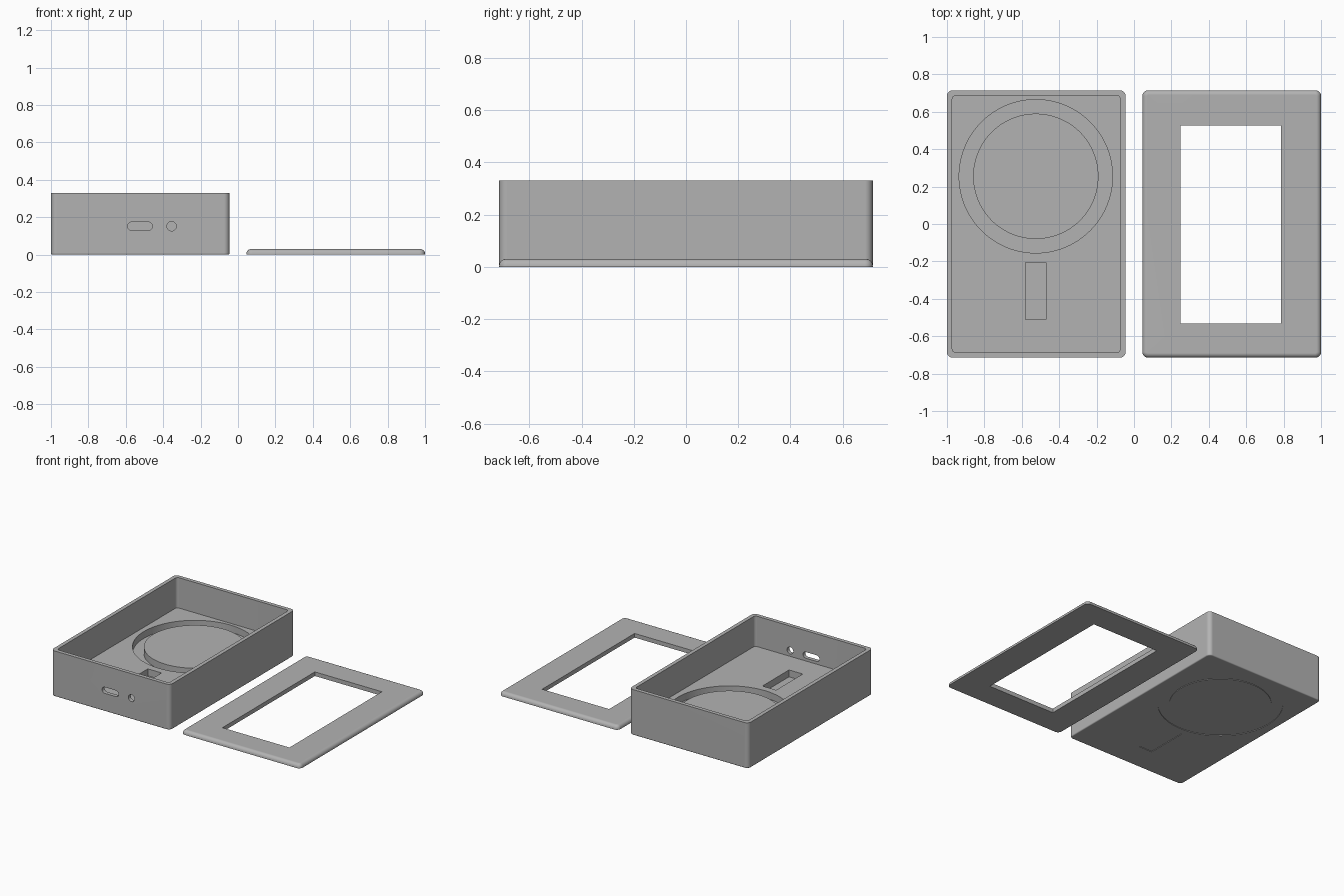
import bpy, bmesh, math

cube = bpy.data.objects.get("Cube")
if cube:
    bpy.data.objects.remove(cube, do_unlink=True)

grey = bpy.data.materials.new("plain_grey")
grey.use_nodes = True
colour = (0.45, 0.45, 0.45, 1)
grey.diffuse_color = colour
grey.node_tree.nodes["Principled BSDF"].inputs["Base Color"].default_value = colour


def prism(name, x, y, z, corner=0, fillet=0, fillet_top=True, steps=6):
    """Upright block over (min, max) ranges, with rounded corners and one filleted rim."""
    bm = bmesh.new()
    if corner:
        pts = []
        centres = [(x[1] - corner, y[1] - corner), (x[0] + corner, y[1] - corner),
                   (x[0] + corner, y[0] + corner), (x[1] - corner, y[0] + corner)]
        for quarter, (cx, cy) in enumerate(centres):
            for i in range(steps + 1):
                a = math.pi / 2 * (quarter + i / steps)
                pts.append((cx + corner * math.cos(a), cy + corner * math.sin(a)))
    else:
        pts = [(x[0], y[0]), (x[1], y[0]), (x[1], y[1]), (x[0], y[1])]
    base = bm.faces.new([bm.verts.new((px, py, z[0])) for px, py in pts])
    top = bmesh.ops.extrude_face_region(bm, geom=[base])["geom"]
    bmesh.ops.translate(bm, vec=(0, 0, z[1] - z[0]),
                        verts=[v for v in top if isinstance(v, bmesh.types.BMVert)])
    bmesh.ops.remove_doubles(bm, verts=bm.verts, dist=0.0001)
    bmesh.ops.recalc_face_normals(bm, faces=bm.faces)
    if fillet:
        level = z[1] if fillet_top else z[0]
        rim = [e for e in bm.edges if all(abs(v.co.z - level) < 1e-5 for v in e.verts)]
        bmesh.ops.bevel(bm, geom=rim, offset=fillet, segments=5, profile=0.5, affect='EDGES')
    mesh = bpy.data.meshes.new(name)
    bm.to_mesh(mesh)
    bm.free()
    mesh.materials.append(grey)
    obj = bpy.data.objects.new(name, mesh)
    bpy.context.collection.objects.link(obj)
    return obj


def disc(name, centre, radius, z):
    cx, cy = centre
    return prism(name, (cx - radius, cx + radius), (cy - radius, cy + radius), z, radius, steps=24)


def cut(target, *cutters):
    """Subtract each cutter, keep the result and drop the cutter."""
    for cutter in cutters:
        mod = target.modifiers.new("cut", 'BOOLEAN')
        mod.object, mod.solver = cutter, 'EXACT'
        graph = bpy.context.evaluated_depsgraph_get()
        mesh = bpy.data.meshes.new_from_object(target.evaluated_get(graph))
        target.modifiers.clear()
        target.data = mesh
        bpy.data.objects.remove(cutter, do_unlink=True)
    return target


def ring(z):
    centre = (-0.525, 0.255)
    core = (z[0] - 0.1, z[1] + 0.1)
    return cut(disc("ring_cutter", centre, 0.41, z), disc("core_cutter", centre, 0.335, core))


def slot(z):
    return prism("slot_cutter", (-0.58, -0.47), (-0.51, -0.205), z)


def sideways(obj):
    """Turn an upright cutter so its plan lies in the front wall."""
    for v in obj.data.vertices:
        v.co = (v.co.x, -v.co.z, v.co.y)
    obj.data.flip_normals()
    obj.data.flip_normals()
    return obj


# Open case with a thick floor
case = prism("case_body", (-1, -0.045), (-0.715, 0.715), (0, 0.33), 0.03, 0.008, False)
cut(case, prism("cavity_cutter", (-0.972, -0.073), (-0.687, 0.687), (0.11, 0.5), 0.02))

# Ring groove and slot in the floor, with faint matching outlines underneath
cut(case, ring((0.06, 0.2)), slot((0.06, 0.2)))
cut(case, ring((-0.1, 0.004)), slot((-0.1, 0.004)))

# Rounded port and round hole through the front wall
cut(case,
    sideways(prism("port_cutter", (-0.59, -0.458), (0.13, 0.175), (0.6, 0.8), 0.022)),
    sideways(disc("hole_cutter", (-0.355, 0.152), 0.025, (0.6, 0.8))))

# Flat lid frame with a rounded upper rim
lid = prism("lid_frame", (0.045, 1), (-0.715, 0.715), (0, 0.03), 0.03, 0.025)
cut(lid, prism("window_cutter", (0.248, 0.786), (-0.533, 0.527), (-0.1, 0.2)))

# Smooth fillets, crisp corners
for obj in (case, lid):
    bpy.ops.object.select_all(action='DESELECT')
    obj.select_set(True)
    bpy.context.view_layer.objects.active = obj
    bpy.ops.object.shade_smooth_by_angle(angle=math.radians(30))
    obj.modifiers.new("even_normals", 'WEIGHTED_NORMAL').keep_sharp = True
